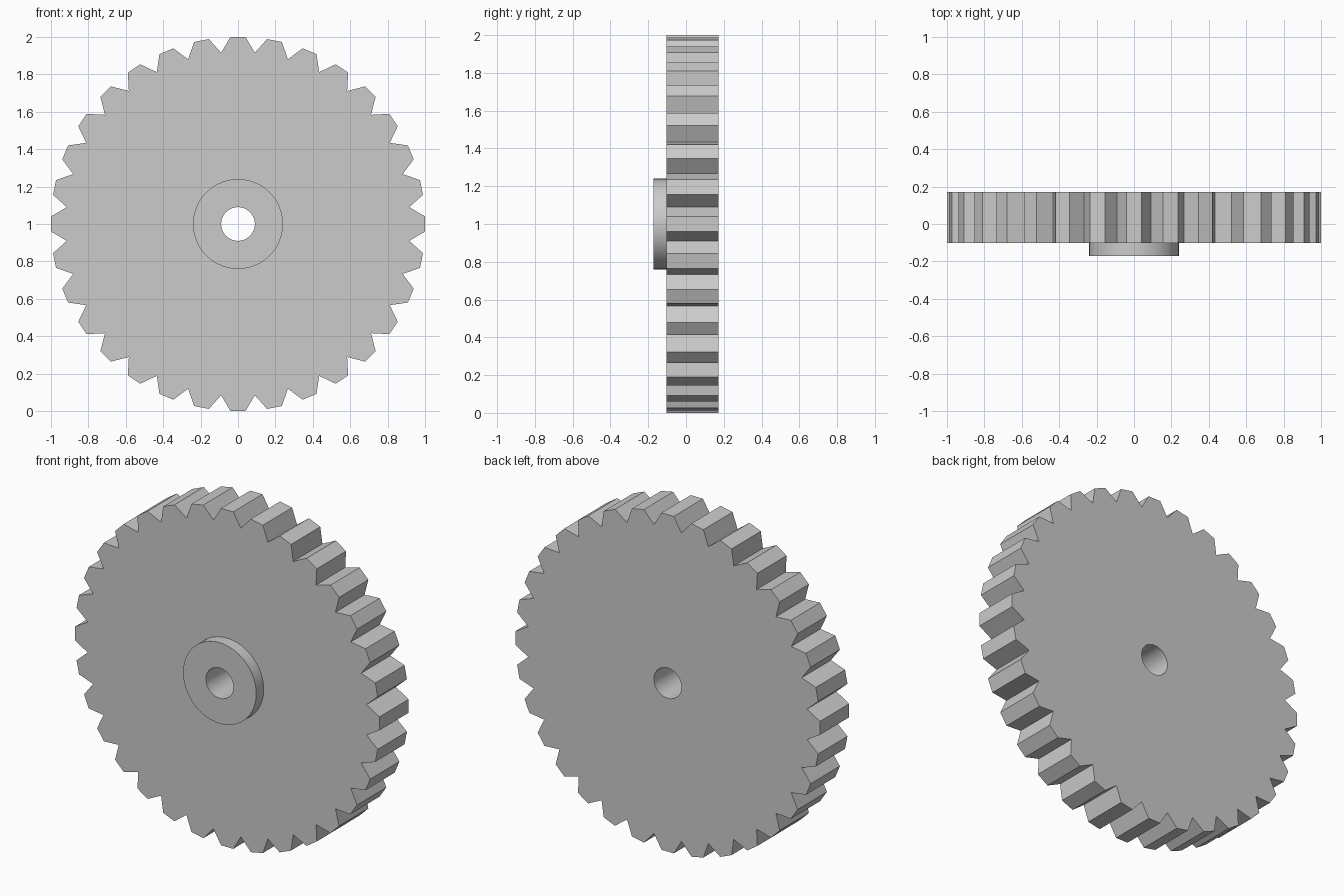
import bpy, bmesh
from math import sin, cos, radians

if "Cube" in bpy.data.objects:
    bpy.data.objects.remove(bpy.data.objects["Cube"])

TEETH = 32
TIP_R, ROOT_R = 1.0008, 0.92
HUB_R, BORE_R = 0.24, 0.09
BACK, FACE, HUB_FRONT = 0.172, -0.102, -0.172

# Angular stations: two tip corners and one sharp root per tooth
angles, outline = [], []
pitch = 360 / TEETH
for i in range(TEETH):
    for offset, r in ((-2.3, TIP_R), (2.3, TIP_R), (pitch / 2, ROOT_R)):
        angles.append(radians(i * pitch + offset))
        outline.append(r)
n = len(angles)

bm = bmesh.new()


def ring(radii, y):
    return [bm.verts.new((r * sin(a), y, 1 + r * cos(a)))
            for a, r in zip(angles, radii)]


# Closed section: toothed rim, front face, raised hub, through bore, back face
rings = [
    ring(outline, BACK),
    ring(outline, FACE),
    ring([HUB_R] * n, FACE),
    ring([HUB_R] * n, HUB_FRONT),
    ring([BORE_R] * n, HUB_FRONT),
    ring([BORE_R] * n, BACK),
]
for a, b in zip(rings, rings[1:] + rings[:1]):
    for i in range(n):
        j = (i + 1) % n
        bm.faces.new((a[i], a[j], b[j], b[i]))
bmesh.ops.recalc_face_normals(bm, faces=bm.faces[:])

mesh = bpy.data.meshes.new("spur_gear")
bm.to_mesh(mesh)
bm.free()
gear = bpy.data.objects.new("spur_gear", mesh)
bpy.context.collection.objects.link(gear)

# Smooth hub and bore, crisp teeth
bpy.context.view_layer.objects.active = gear
gear.select_set(True)
bpy.ops.object.shade_smooth_by_angle(angle=radians(30))
